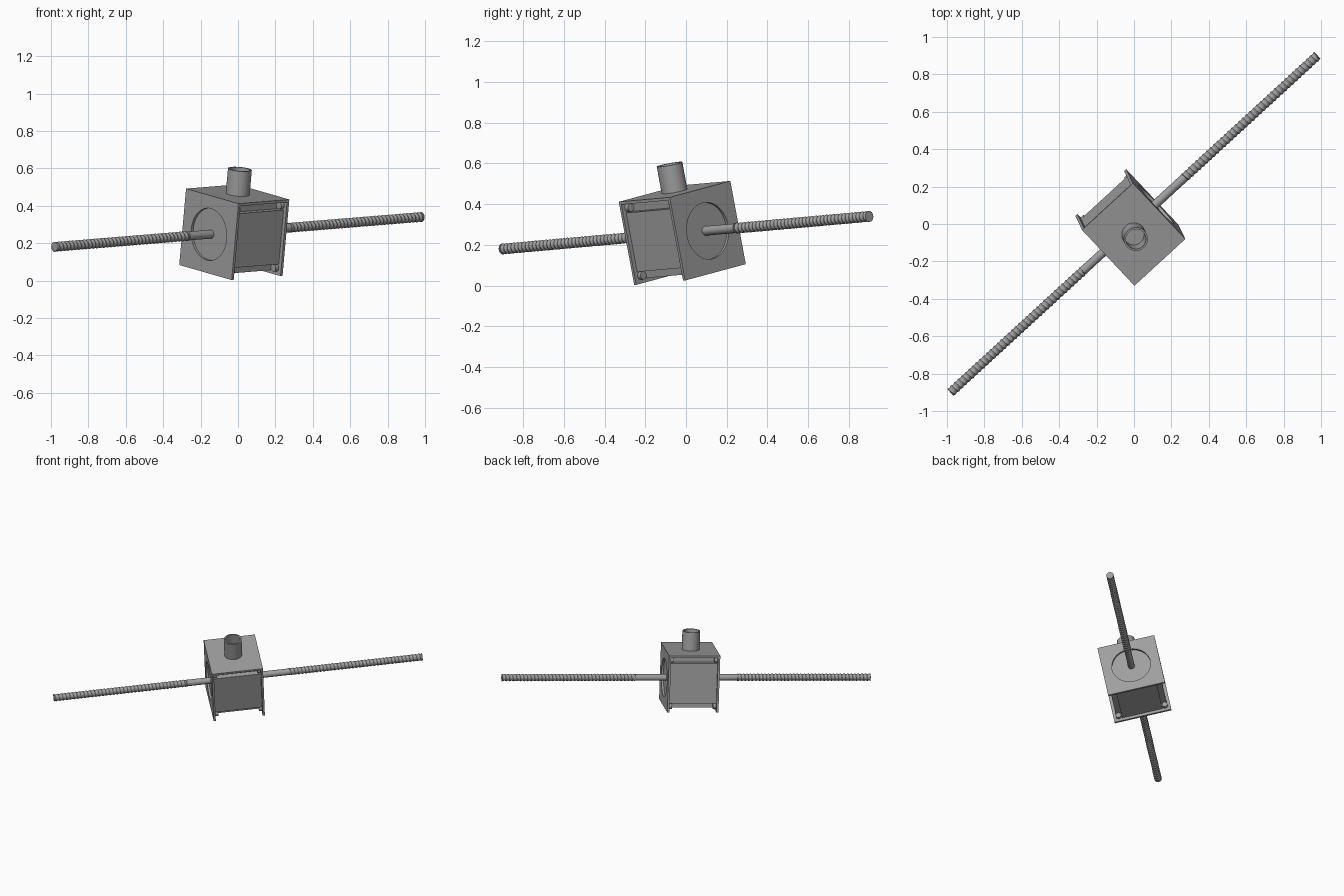
import bpy, bmesh, math
from mathutils import Matrix, Vector

cube = bpy.data.objects.get("Cube")
if cube:
    bpy.data.objects.remove(cube, do_unlink=True)

# One flat colour for the whole motor
steel = bpy.data.materials.new("plain_grey")
steel.use_nodes = True
grey = (0.35, 0.35, 0.35, 1)
steel.diffuse_color = grey
steel.node_tree.nodes["Principled BSDF"].inputs["Base Color"].default_value = grey

# Tilted frame: local x runs along the shaft, local z through the connector
axis = Vector((1.96, 1.8, 0.16)).normalized()
up = Vector((0.083, -0.186, 0.979))
up = (up - axis * up.dot(axis)).normalized()
side = up.cross(axis)
FRAME = Matrix.Translation((0, 0, 0.26)) @ Matrix((axis, side, up)).transposed().to_4x4()

BACK, FRONT = -0.212, 0.158      # outer faces of the two end plates
MID = (BACK + FRONT) / 2
HALF = 0.2085                    # half width of the square plates
THICK = 0.015


def make(name, bm, smooth=False):
    bmesh.ops.recalc_face_normals(bm, faces=bm.faces[:])
    mesh = bpy.data.meshes.new(name)
    bm.to_mesh(mesh)
    bm.free()
    mesh.materials.append(steel)
    ob = bpy.data.objects.new(name, mesh)
    bpy.context.collection.objects.link(ob)
    ob.matrix_world = FRAME
    if smooth:
        bpy.ops.object.select_all(action="DESELECT")
        ob.select_set(True)
        bpy.context.view_layer.objects.active = ob
        bpy.ops.object.shade_smooth_by_angle(angle=math.radians(35))
    return ob


def prism(name, outline, x0, x1):
    """Extrude a (y, z) outline along the shaft direction."""
    bm = bmesh.new()
    face = bm.faces.new([bm.verts.new((x0, y, z)) for y, z in outline])
    new = bmesh.ops.extrude_face_region(bm, geom=[face])["geom"]
    bmesh.ops.translate(bm, vec=(x1 - x0, 0, 0),
                        verts=[v for v in new if isinstance(v, bmesh.types.BMVert)])
    return make(name, bm)


def lathe(name, profile, place, segments=32):
    """Spin an (r, h) profile round local z, then place it."""
    bm = bmesh.new()
    verts = [bm.verts.new((r, 0, h)) for r, h in profile]
    edges = [bm.edges.new(pair) for pair in zip(verts, verts[1:])]
    bmesh.ops.spin(bm, geom=verts + edges, axis=(0, 0, 1), cent=(0, 0, 0),
                   angle=math.tau, steps=segments)
    bmesh.ops.remove_doubles(bm, verts=bm.verts[:], dist=1e-5)
    bmesh.ops.transform(bm, matrix=place, verts=bm.verts[:])
    return make(name, bm, True)


def rod(name, r, x0, x1, y=0, z=0, segments=24):
    place = Matrix.Translation((x0, y, z)) @ Matrix.Rotation(math.pi / 2, 4, "Y")
    length = x1 - x0
    return lathe(name, [(0, 0), (r, 0), (r, length), (0, length)], place, segments)


def end_plate(name, x0):
    """Square plate with a round opening that forms the shallow recess."""
    count, radius = 48, 0.14
    bm = bmesh.new()
    rings = []
    for x in (x0, x0 + THICK):
        inner, outer = [], []
        for i in range(count):
            a = math.tau * i / count
            c, s = math.cos(a), math.sin(a)
            k = HALF / max(abs(c), abs(s))
            inner.append(bm.verts.new((x, radius * c, radius * s)))
            outer.append(bm.verts.new((x, k * c, k * s)))
        rings.append((inner, outer))
    (in0, out0), (in1, out1) = rings
    for a, b in ((in0, out0), (out0, out1), (out1, in1), (in1, in0)):
        for i in range(count):
            j = (i + 1) % count
            bm.faces.new((a[i], a[j], b[j], b[i]))
    return make(name, bm, True)


# Housing: plus-shaped core with notched corners, under a full-width lid
P, N, LID = 0.187, 0.148, 0.194
core = [(N, LID), (N, N), (P, N), (P, -N), (N, -N), (N, -P)]
core += [(-y, z) for y, z in reversed(core)]
prism("motor_body", core, BACK + THICK, FRONT - THICK)
prism("top_cover", [(-HALF, LID), (HALF, LID), (HALF, HALF), (-HALF, HALF)],
      BACK + THICK, FRONT - THICK)
end_plate("rear_plate", BACK)
end_plate("front_plate", FRONT - THICK)

# Bolt heads in the corner notches, against the inside of each plate
for end, x in (("rear", BACK + THICK), ("front", FRONT - THICK - 0.022)):
    for y in (-1, 1):
        for z in (-1, 1):
            rod(f"{end}_bolt_head", 0.02, x, x + 0.022, 0.17 * y, 0.17 * z, 16)

# Hollow cable connector on the cover
lathe("cable_connector",
      [(0, 0), (0.064, 0), (0.064, 0.138), (0.054, 0.138), (0.054, 0.015), (0, 0.015)],
      Matrix.Translation((MID, 0, HALF - 0.002)))

# Plain part of the shaft
SMOOTH, TIP = 0.37, 1.333
rod("shaft", 0.0235, -SMOOTH, SMOOTH)


def thread(name, x0, x1, pitch=0.026, crest=0.027, root=0.0215, seg=20):
    """Helical V thread, trimmed flat at both ends."""
    bm = bmesh.new()
    turns = math.ceil((x1 - x0) / pitch) + 2
    ridge, groove = [], []
    for k in range(turns * seg + 1):
        a = math.tau * k / seg
        for row, r, shift in ((ridge, crest, 0), (groove, root, 0.5)):
            x = x0 + (k / seg - 1 + shift) * pitch
            x = min(max(x, x0), x1)
            row.append(bm.verts.new((x, r * math.cos(a), r * math.sin(a))))
    for k in range(turns * seg):
        bm.faces.new((ridge[k], ridge[k + 1], groove[k + 1], groove[k]))
        if k + seg + 1 < len(ridge):
            bm.faces.new((groove[k], groove[k + 1], ridge[k + seg + 1], ridge[k + seg]))
    bmesh.ops.remove_doubles(bm, verts=bm.verts[:], dist=1e-5)
    return make(name, bm)


# Threaded ends with a solid core that closes the tips
for end, x0, x1 in (("rear", -TIP, -SMOOTH), ("front", SMOOTH, TIP)):
    thread(f"{end}_thread", x0, x1)
    rod(f"{end}_thread_core", 0.0225, x0, x1)
